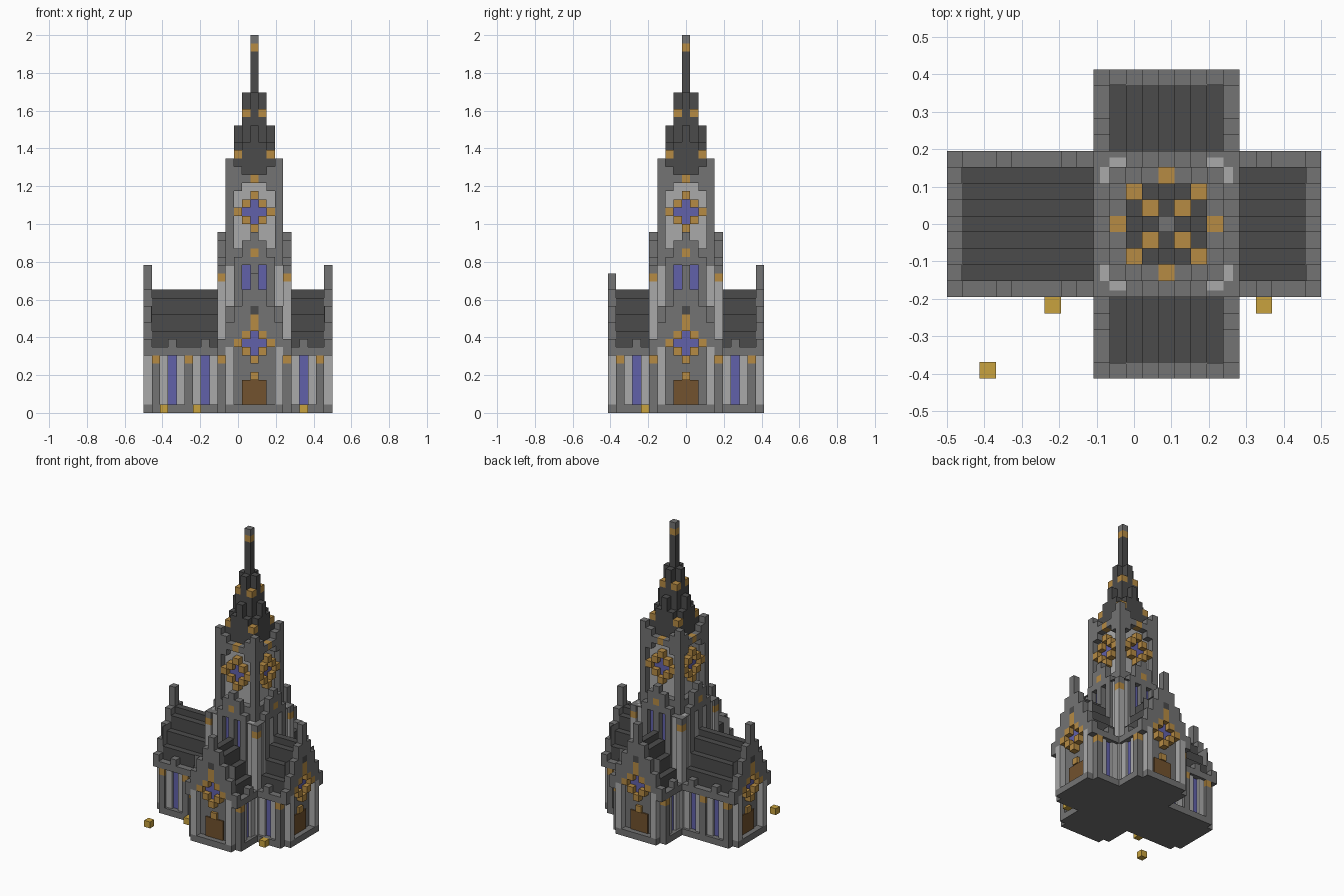
import bpy, bmesh
from mathutils import Vector

cube = bpy.data.objects.get("Cube")
if cube:
    bpy.data.objects.remove(cube)

U = 1 / 23          # block size
CX = 2              # tower axis offset in blocks


def linear(c):
    c /= 255
    return c / 12.92 if c <= 0.04045 else ((c + 0.055) / 1.055) ** 2.4


def material(name, *rgb):
    m = bpy.data.materials.new(name)
    m.use_nodes = True
    col = (*[linear(c) for c in rgb], 1)
    m.diffuse_color = col
    m.node_tree.nodes["Principled BSDF"].inputs["Base Color"].default_value = col
    return m


STONE = material("grey stone", 115, 115, 115)
PALE = material("pale stone", 170, 170, 170)
SLATE = material("dark slate", 75, 75, 75)
GOLD = material("bronze gold", 182, 139, 68)
LAMP = material("lamp yellow", 200, 162, 62)
GLASS = material("blue glass", 97, 97, 170)
WOOD = material("brown wood", 114, 82, 46)

parts = {}


def box(part, mat, x, y, z):
    """Add a box from inclusive block ranges to a part."""
    bm = parts.setdefault(part, (bmesh.new(), mat))[0]
    lo = Vector((x[0] - 0.5 + CX, y[0] - 0.5, z[0])) * U
    hi = Vector((x[1] + 0.5 + CX, y[1] + 0.5, z[1] + 1)) * U
    verts = bmesh.ops.create_cube(bm, size=1)["verts"]
    for v in verts:
        v.co = (lo + hi) / 2 + v.co * (hi - lo)


def side_box(side, part, mat, a, r, z):
    """Box placed by offset along a side (a) and distance outwards (r)."""
    back = (-r[1], -r[0])
    x, y = {"front": (a, back), "back": (a, r),
            "left": (r, a), "right": (back, a)}[side]
    box(part, mat, x, y, z)


def pair(side, part, mat, a, r, z):
    """Same block column on both sides of the middle."""
    for s in ((-1, 1) if a else (1,)):
        side_box(side, part, mat, (a * s, a * s), r, z)


def rosette(side, r, k, name):
    """Blue cross window with a ring of gold blocks."""
    glass = (r, r - 0.8)
    side_box(side, name + "_glass", GLASS, (-1, 1), glass, (k, k))
    side_box(side, name + "_glass", GLASS, (0, 0), glass, (k - 1, k + 1))
    for a, d in ((0, 2), (0, -2), (1, 1), (1, -1), (2, 0)):
        pair(side, name + "_ring", GOLD, a, (r, r), (k + d, k + d))


def arm(side, L, peak):
    # base, walls and eaves
    side_box(side, "base", STONE, (-4, 4), (4, L - 1), (0, 0))
    side_box(side, "base", STONE, (-3, 3), (L, L), (0, 0))
    side_box(side, "walls", STONE, (-3, 3), (0, L - 1), (1, 7))
    side_box(side, "eaves", STONE, (-4, 4), (4, L - 1), (7, 7))
    # side bays: pilasters, pale jambs and windows
    for r in range(5, L):
        for s in (-1, 1):
            if r % 4 == 0:
                side_box(side, "pilasters", STONE, (4 * s, 4 * s), (r, r), (1, 5))
                side_box(side, "corbels", GOLD, (4 * s, 4 * s), (r, r), (6, 6))
            elif r % 4 == 2:
                a = (4, 3.2) if s > 0 else (-3.2, -4)
                side_box(side, "aisle_windows", GLASS, a, (r, r), (1, 6))
                side_box(side, "eaves", STONE, (4 * s, 4 * s), (r, r), (8, 8))
            else:
                a = (4, 3.6) if s > 0 else (-3.6, -4)
                side_box(side, "window_jambs", PALE, a, (r, r), (1, 6))
    # stepped roof
    for a, top in enumerate((15, 14, 12, 10)):
        side_box(side, "roof", SLATE, (-a, a), (5, L - 1), (8, top - 1))
    # end wall with door, rosette and stepped gable
    side_box(side, "gable_backing", STONE, (-3, 3), (L, L - 0.9), (8, 12))
    pair(side, "end_columns", PALE, 3, (L, L), (1, 7))
    side_box(side, "door", WOOD, (-1, 1), (L, L - 0.8), (1, 3))
    side_box(side, "door_ornament", GOLD, (0, 0), (L, L - 0.6), (4, 4))
    rosette(side, L, 8, "end_rosette")
    steps = ((13, peak), (10, 15), (9, 13), (8, 11), (7, 9))
    for a, (low, top) in enumerate(steps):
        pair(side, "gable", STONE, a, (L, L), (low, top - 1))
    pair(side, "gable_keystone", GOLD, 0, (L, L), (11, 11))
    pair(side, "gable_vent", SLATE, 0, (L, L), (12, 12))


def tower_side(side):
    # lower stage: mullions, twin windows and gable
    for a in (0, 2):
        pair(side, "tower_mullions", STONE, a, (4, 4), (8, 17))
    side_box(side, "tower_windows", GLASS, (-1, 1), (4, 3.2), (12, 17))
    pair(side, "tower_jambs", PALE, 3, (4, 3.6), (8, 17))
    for a, top in enumerate((22, 21, 19, 18, 18)):
        low = 20 if a == 0 else 17 if a == 4 else 18
        pair(side, "tower_gable", STONE, a, (4, 4), (low, top - 1))
    pair(side, "tower_gable", STONE, 0, (4, 4), (18, 18))
    pair(side, "tower_keystone", GOLD, 0, (4, 4), (19, 19))
    # upper stage: arched recess, rosette and notched parapet
    for a, (low, top) in enumerate(((29, 29), (28, 29), (27, 30), (20, 31))):
        if top > low:
            pair(side, "belfry", STONE, a, (3, 3), (low, top - 1))
    pair(side, "belfry_keystone", GOLD, 0, (3, 3), (28, 28))
    rosette(side, 3, 24, "belfry_rosette")
    # spire ribs
    pair(side, "spire", SLATE, 0, (2, 2), (31, 34))
    pair(side, "spire", SLATE, 1, (2, 2), (31, 32))
    pair(side, "spire", SLATE, 0, (1, 1), (36, 38))


for side, length, peak in (("front", 9, 17), ("back", 9, 18),
                           ("left", 9, 18), ("right", 13, 18)):
    arm(side, length, peak)
    tower_side(side)

# tower cores and spire
box("base", STONE, (-4, 4), (-4, 4), (0, 0))
box("tower_core", STONE, (-3, 3), (-3, 3), (1, 19))
box("belfry_core", PALE, (-2, 2), (-2, 2), (20, 28))
box("spire", SLATE, (-2, 2), (-2, 2), (29, 30))
box("spire", SLATE, (-1, 1), (-1, 1), (31, 35))
box("spire", SLATE, (0, 0), (0, 0), (36, 43))
box("spire_band", GOLD, (0, 0), (0, 0), (44, 44))
box("spire_tip", STONE, (0, 0), (0, 0), (45, 45))

# corner pillars and spire ornaments
for sx in (-1, 1):
    for sy in (-1, 1):
        for part, mat, d, z in (("corner_pillars", PALE, 4, (1, 15)),
                                ("corner_caps", GOLD, 4, (16, 16)),
                                ("spire_ornaments", GOLD, 2, (31, 31)),
                                ("spire_ornaments", GOLD, 1, (36, 36))):
            box(part, mat, (d * sx, d * sx), (d * sy, d * sy), z)

# ground lamps
for x, y in ((-11, -9), (-7, -5), (6, -5)):
    box("ground_lamps", LAMP, (x, x), (y, y), (0, 0))

for name, (bm, mat) in parts.items():
    bmesh.ops.recalc_face_normals(bm, faces=bm.faces)
    mesh = bpy.data.meshes.new(name)
    bm.to_mesh(mesh)
    bm.free()
    mesh.materials.append(mat)
    bpy.context.collection.objects.link(bpy.data.objects.new(name, mesh))
